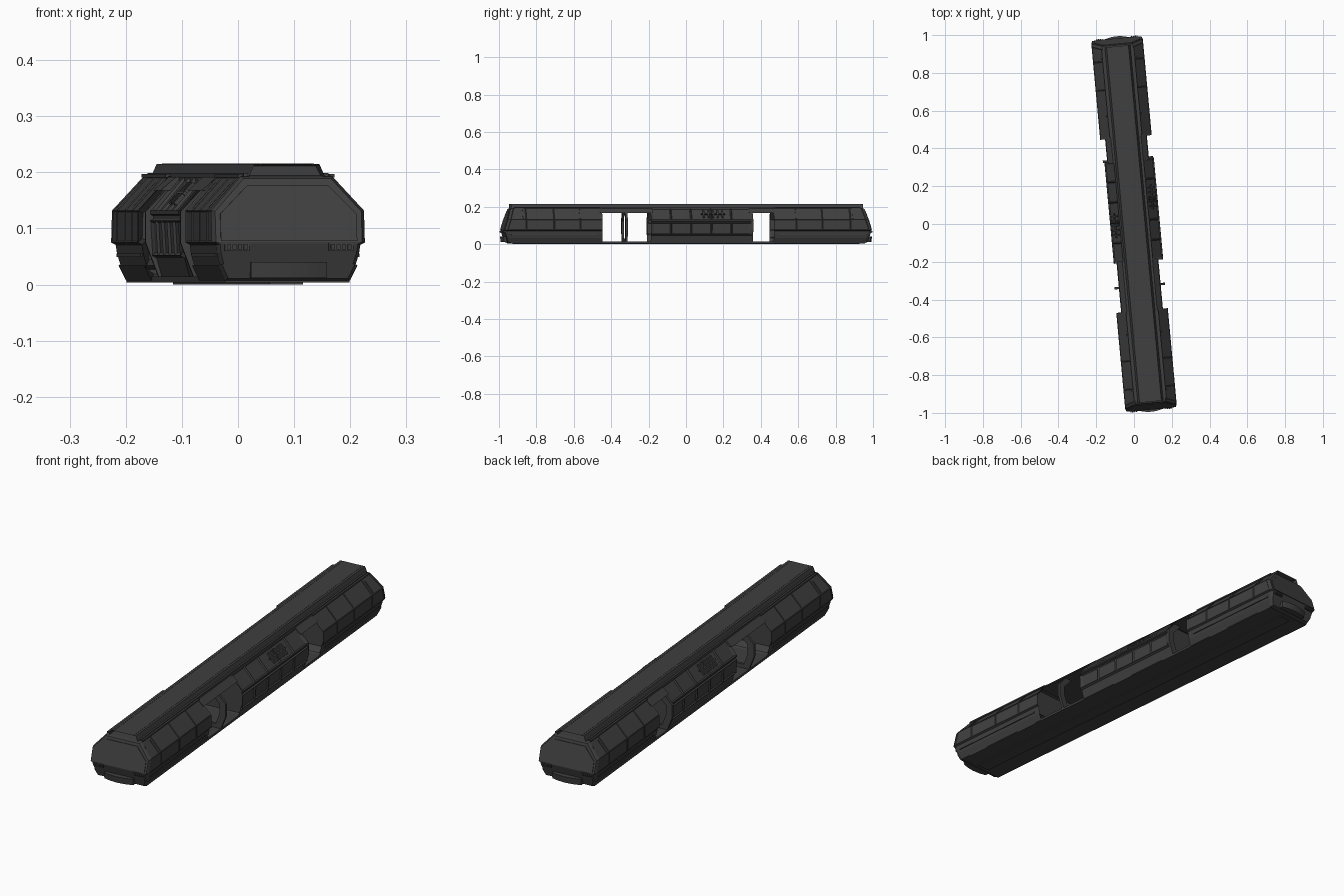
import bpy, bmesh, math
from mathutils import Matrix

TILT = math.radians(5.3)      # the whole train stands slightly turned

cube = bpy.data.objects.get("Cube")
if cube:
    bpy.data.objects.remove(cube)

paint = bpy.data.materials.new("dark grey paint")
paint.use_nodes = True
GREY = (0.05, 0.05, 0.05, 1)
paint.diffuse_color = GREY
bsdf = next(n for n in paint.node_tree.nodes if n.type == 'BSDF_PRINCIPLED')
bsdf.inputs["Base Color"].default_value = GREY
bsdf.inputs["Roughness"].default_value = 0.7


def finish(name, bm):
    bmesh.ops.recalc_face_normals(bm, faces=bm.faces)
    mesh = bpy.data.meshes.new(name)
    bm.to_mesh(mesh)
    bm.free()
    mesh.materials.append(paint)
    obj = bpy.data.objects.new(name, mesh)
    bpy.context.collection.objects.link(obj)
    obj.rotation_euler.z = TILT
    return obj


def ring(half, y, left=1.0, scale=1.0, mid=0.1):
    """Mirror a half profile into a closed ring; y is a number or a function of z."""
    pts = [(x * scale, mid + (z - mid) * scale) for x, z in half]
    pts += [(-x * left, z) for x, z in reversed(pts)]
    return [(x, y(z) if callable(y) else y, z) for x, z in pts]


def loft(rings, loop=False):
    """Skin rings; ends are capped with strips between mirrored points."""
    bm = bmesh.new()
    rows = [[bm.verts.new(p) for p in r] for r in rings]
    n = len(rows[0])
    for a, b in zip(rows, rows[1:] + (rows[:1] if loop else [])):
        for i in range(n):
            j = (i + 1) % n
            bm.faces.new((a[i], a[j], b[j], b[i]))
    if not loop:
        for r in (rows[0], rows[-1]):
            for i in range(n // 2 - 1):
                bm.faces.new((r[i], r[i + 1], r[n - 2 - i], r[n - 1 - i]))
    bmesh.ops.recalc_face_normals(bm, faces=bm.faces)
    return bm


def panels(bm, rule, gap, depth):
    faces = [f for f in bm.faces if rule(f)]
    bmesh.ops.inset_individual(bm, faces=faces, thickness=gap, depth=depth)


def box(bm, center, size, turn=0.0):
    m = (Matrix.Translation(center) @ Matrix.Rotation(turn, 4, 'Y')
         @ Matrix.Diagonal((*size, 1)))
    bmesh.ops.create_cube(bm, size=1, matrix=m)


CAR = [(0.082, 0.193), (0.137, 0.132), (0.137, 0.075), (0.129, 0.071),
       (0.127, 0.055), (0.121, 0.034), (0.125, 0.034), (0.112, 0.007)]
MIDDLE = [(0.082, 0.192), (0.136, 0.132), (0.136, 0.125), (0.130, 0.122),
          (0.130, 0.117), (0.137, 0.114), (0.133, 0.052), (0.124, 0.047), (0.112, 0.007)]
FRAME = [(0.08, 0.188), (0.134, 0.13), (0.134, 0.075), (0.11, 0.012)]
CANOPY = [(0.08, 0.192), (0.108, 0.168), (0.098, 0.168)]
SLOPE = math.atan2(0.061, 0.055)


def nose(z, back=0.0):
    """Raked outline of the train end."""
    low, high = (0.075 - z) * 0.3, (z - 0.075) * 0.3
    return 0.985 - back - max(low, high, 0)


# End cars
for s, label in ((-1, "front"), (1, "back")):
    stations = [0.46, 0.58, 0.72, 0.87]
    rings = [ring(CAR, s * y) for y in stations]
    rings.append(ring(CAR, lambda z: s * nose(z, 0.014)))
    rings.append(ring(CAR, lambda z: s * nose(z), scale=0.955))
    bm = loft(rings)
    # shallow body panels on the sloped shoulders and walls
    panels(bm, lambda f: abs(f.normal.x) > 0.5 and f.calc_area() > 0.005
           and f.calc_center_median().z > 0.08, 0.004, -0.002)
    # recessed gangway in the inner end
    inner = [f for f in bm.faces if f.normal.y * s < -0.9
             and abs(f.calc_center_median().y) < 0.465]
    bmesh.ops.inset_region(bm, faces=inner, thickness=0.014, depth=0)
    bmesh.ops.translate(bm, verts=list({v for f in inner for v in f.verts}),
                        vec=(0, s * 0.04, 0))
    finish(label + "_car", bm)

    # windscreen plate
    shield = [(0.072, 0.177), (0.122, 0.126), (0.122, 0.078)]
    bm = loft([ring(shield, lambda z: s * nose(z, 0.004)),
               ring(shield, lambda z: s * nose(z, -0.003))])
    finish(label + "_windscreen", bm)

    # curved bumper
    bm = bmesh.new()
    rows = []
    for k in range(9):
        t = k / 4 - 1
        y = 0.998 - 0.012 * t * t
        rows.append([bm.verts.new((0.068 * t, s * yy, z)) for yy, z in
                     ((y, 0.04), (y - 0.004, 0.012), (0.955, 0.012), (0.955, 0.04))])
    for a, b in zip(rows, rows[1:]):
        for i in range(4):
            bm.faces.new((a[i], a[(i + 1) % 4], b[(i + 1) % 4], b[i]))
    bm.faces.new(rows[0])
    bm.faces.new(rows[-1])
    finish(label + "_bumper", bm)

    # lamp clusters
    bm = bmesh.new()
    for side in (-1, 1):
        box(bm, (side * 0.093, s * 0.98, 0.067), (0.044, 0.012, 0.015))
        for k in range(4):
            box(bm, (side * (0.078 + k * 0.01), s * 0.988, 0.067), (0.007, 0.008, 0.009))
    finish(label + "_lamps", bm)

    # ribs and seams on the shoulders
    bm = bmesh.new()
    for side in (-1, 1):
        for y in (0.58, 0.885):
            box(bm, (side * 0.113, s * y, 0.159), (0.06, 0.006, 0.003), side * SLOPE)
        box(bm, (side * 0.125, s * 0.72, 0.052), (0.008, 0.46, 0.006))
        box(bm, (side * 0.082, s * 0.70, 0.194), (0.008, 0.46, 0.006))
    finish(label + "_car_trim", bm)

# Middle section with recessed window bays
Y0, Y1, BAYS = -0.2, 0.34, 5
LEFT = 0.92
bm = loft([ring(MIDDLE, Y0 + (Y1 - Y0) * k / BAYS, LEFT) for k in range(BAYS + 1)])
panels(bm, lambda f: abs(f.normal.x) > 0.5 and f.calc_area() > 0.004
       and f.calc_center_median().z > 0.06, 0.007, -0.005)
ends = [f for f in bm.faces if abs(f.normal.y) > 0.9
        and min(abs(f.calc_center_median().y - e) for e in (Y0, Y1)) < 0.001]
for e, d in ((Y0, 0.03), (Y1, -0.03)):
    group = [f for f in ends if abs(f.calc_center_median().y - e) < 0.001]
    bmesh.ops.inset_region(bm, faces=group, thickness=0.012, depth=0)
    bmesh.ops.translate(bm, verts=list({v for f in group for v in f.verts}), vec=(0, d, 0))
finish("middle_section", bm)

# Vent grilles on the middle shoulders
bm = bmesh.new()
for side, y, x in ((1, 0.135, 0.109), (-1, 0.0, 0.100)):
    for k in range(5):
        box(bm, (side * x, y - 0.05 + k * 0.025, 0.162), (0.05, 0.008, 0.008), side * SLOPE)
    box(bm, (side * x, y, 0.162), (0.006, 0.13, 0.009), side * SLOPE)
finish("vent_grilles", bm)

# Door bays: canopies and thin portal frames
for name, a, b in (("front_canopy", -0.47, -0.19), ("back_canopy", 0.33, 0.47)):
    finish(name, loft([ring(CANOPY, a), ring(CANOPY, b)]))
for name, y in (("front_portal", -0.33), ("back_portal", 0.343)):
    a, b = y - 0.006, y + 0.006
    finish(name, loft([ring(FRAME, a), ring(FRAME, b), ring(FRAME, b, scale=0.78),
                       ring(FRAME, a, scale=0.78)], loop=True))

# Floor and keel
bm = bmesh.new()
box(bm, (0, 0, 0.009), (0.222, 1.9, 0.01))
box(bm, (0, 0, 0.004), (0.06, 1.86, 0.008))
finish("floor", bm)

# Roof spine with open ends and edge rails
ROOF = [(0.058, 0.215), (0.068, 0.192)]
bm = loft([ring(ROOF, -0.945), ring(ROOF, 0.945)])
caps = [f for f in bm.faces if abs(f.normal.y) > 0.9]
bmesh.ops.inset_individual(bm, faces=caps, thickness=0.004, depth=-0.0)
for f in caps:
    bmesh.ops.translate(bm, verts=f.verts, vec=(0, -0.05 * f.normal.y, 0))
for side in (-1, 1):
    box(bm, (side * 0.047, 0, 0.2145), (0.003, 1.88, 0.003))
    box(bm, (side * 0.072, 0, 0.195), (0.008, 1.86, 0.008))
finish("roof_spine", bm)
